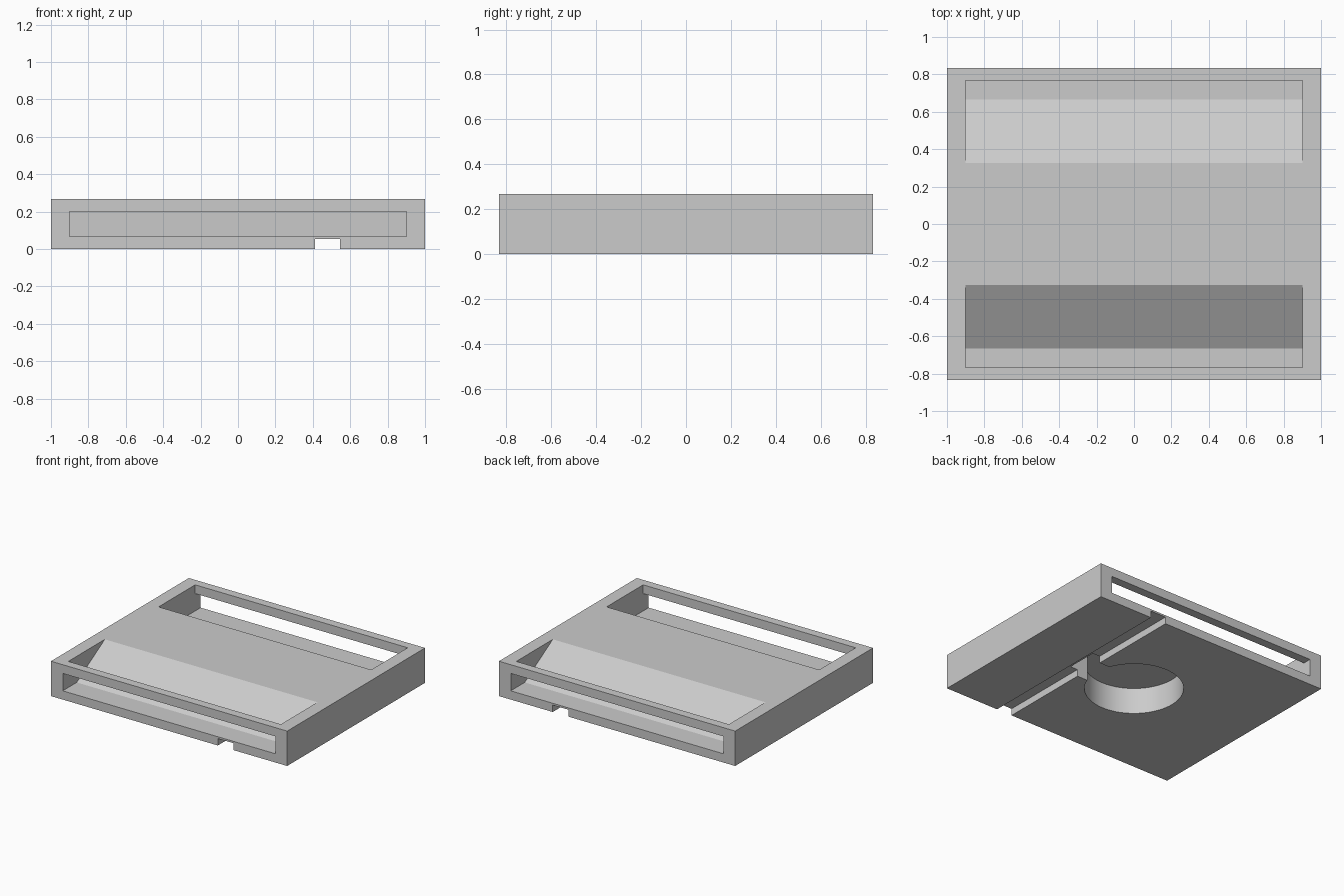
import bpy
import bmesh
from math import asin, cos, sin, pi, radians
from mathutils import Vector

cube = bpy.data.objects.get("Cube")
if cube:
    bpy.data.objects.remove(cube, do_unlink=True)

WIDTH, DEPTH, HEIGHT = 2.0, 1.667, 0.267
FLOOR, RECESS_TOP = 0.067, 0.2

grey = bpy.data.materials.new("plain grey")
grey.use_nodes = True
colour = (0.6, 0.6, 0.6, 1)
grey.diffuse_color = colour
grey.node_tree.nodes["Principled BSDF"].inputs["Base Color"].default_value = colour


def prism(name, points, offset):
    """Extrude a planar outline along an offset vector."""
    bm = bmesh.new()
    face = bm.faces.new([bm.verts.new(p) for p in points])
    result = bmesh.ops.extrude_face_region(bm, geom=[face])
    moved = [v for v in result["geom"] if isinstance(v, bmesh.types.BMVert)]
    bmesh.ops.translate(bm, verts=moved, vec=Vector(offset))
    bmesh.ops.recalc_face_normals(bm, faces=bm.faces)
    mesh = bpy.data.meshes.new(name)
    bm.to_mesh(mesh)
    bm.free()
    mesh.materials.append(grey)
    obj = bpy.data.objects.new(name, mesh)
    bpy.context.collection.objects.link(obj)
    return obj


def rectangle(x0, x1, y0, y1, z):
    return [(x0, y0, z), (x1, y0, z), (x1, y1, z), (x0, y1, z)]


# Solid slab
body = prism("tray_body", rectangle(-WIDTH / 2, WIDTH / 2, -DEPTH / 2, DEPTH / 2, 0),
             (0, 0, HEIGHT))
cutters = []

# Sloped pockets opening through the top and the end walls
pocket = [(0.9, FLOOR), (0.665, FLOOR), (0.223, 0.327),
          (0.767, 0.327), (0.767, RECESS_TOP), (0.9, RECESS_TOP)]
for side, label in ((-1, "front"), (1, "back")):
    outline = [(-0.9, side * y, z) for y, z in pocket]
    cutters.append(prism(label + "_pocket_cutter", outline, (1.8, 0, 0)))

# Round recess underneath with a short slot towards the channel
radius, slot_half, slot_end = 0.345, 0.12, 0.475
start = asin(slot_half / radius)
steps = 72
outline = []
for i in range(steps + 1):
    angle = start + (2 * pi - 2 * start) * i / steps
    outline.append((radius * cos(angle), radius * sin(angle), -0.1))
outline += [(slot_end, -slot_half, -0.1), (slot_end, slot_half, -0.1)]
cutters.append(prism("round_recess_cutter", outline, (0, 0, RECESS_TOP + 0.1)))

# Cable channel running front to back
cutters.append(prism("channel_cutter", rectangle(0.413, 0.545, -1, 1, -0.1),
                     (0, 0, 0.153)))

# Apply the cuts
bpy.context.view_layer.objects.active = body
for cutter in cutters:
    cut = body.modifiers.new(cutter.name, "BOOLEAN")
    cut.operation = "DIFFERENCE"
    cut.solver = "EXACT"
    cut.object = cutter
    bpy.ops.object.modifier_apply(modifier=cut.name)
    bpy.data.objects.remove(cutter, do_unlink=True)

# Smooth the round wall, keep the corners sharp
bpy.ops.object.select_all(action="DESELECT")
body.select_set(True)
bpy.ops.object.shade_smooth_by_angle(angle=radians(25))
